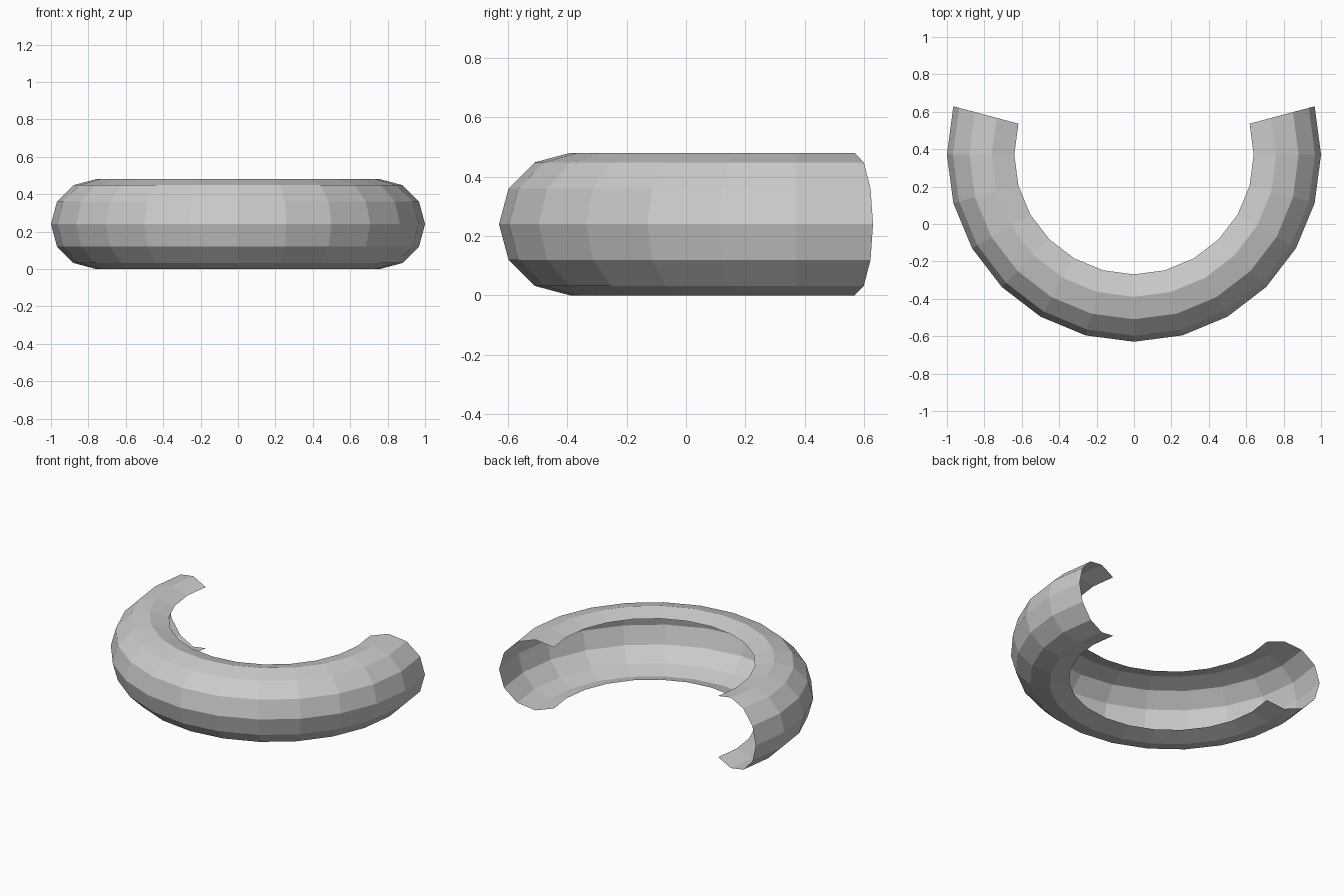
import bpy, bmesh
from math import sin, cos, radians
from mathutils import Matrix

if "Cube" in bpy.data.objects:
    bpy.data.objects.remove(bpy.data.objects["Cube"])

R, r, CY = 0.76, 0.24, 0.3706   # ring radius, tube radius, ring centre in y

bm = bmesh.new()

# Open C-shaped cross-section: 12-sided tube with the inner third missing
section = []
for phi in range(-120, 121, 30):
    p = radians(phi)
    section.append(bm.verts.new((R + r * cos(p), 0, r + r * sin(p))))
edges = [bm.edges.new(pair) for pair in zip(section, section[1:])]

# Start at the right end and sweep clockwise around the front
start = Matrix.Rotation(radians(15), 4, 'Z')
bmesh.ops.transform(bm, matrix=start, verts=section)
bmesh.ops.spin(bm, geom=section + edges, cent=(0, 0, 0), axis=(0, 0, 1),
               angle=radians(-210), steps=14, use_duplicate=False)
bmesh.ops.translate(bm, vec=(0, CY, 0), verts=bm.verts)

# Make normals point away from the tube's centre line
bm.normal_update()
for f in bm.faces:
    c = f.calc_center_median()
    axis = c.copy()
    axis.y -= CY
    axis.z = 0
    axis = axis.normalized() * R
    axis.y += CY
    axis.z = r
    if f.normal.dot(c - axis) < 0:
        f.normal_flip()

mesh = bpy.data.meshes.new("open_ring_shell")
bm.to_mesh(mesh)
bm.free()
obj = bpy.data.objects.new("open_ring_shell", mesh)
bpy.context.collection.objects.link(obj)
